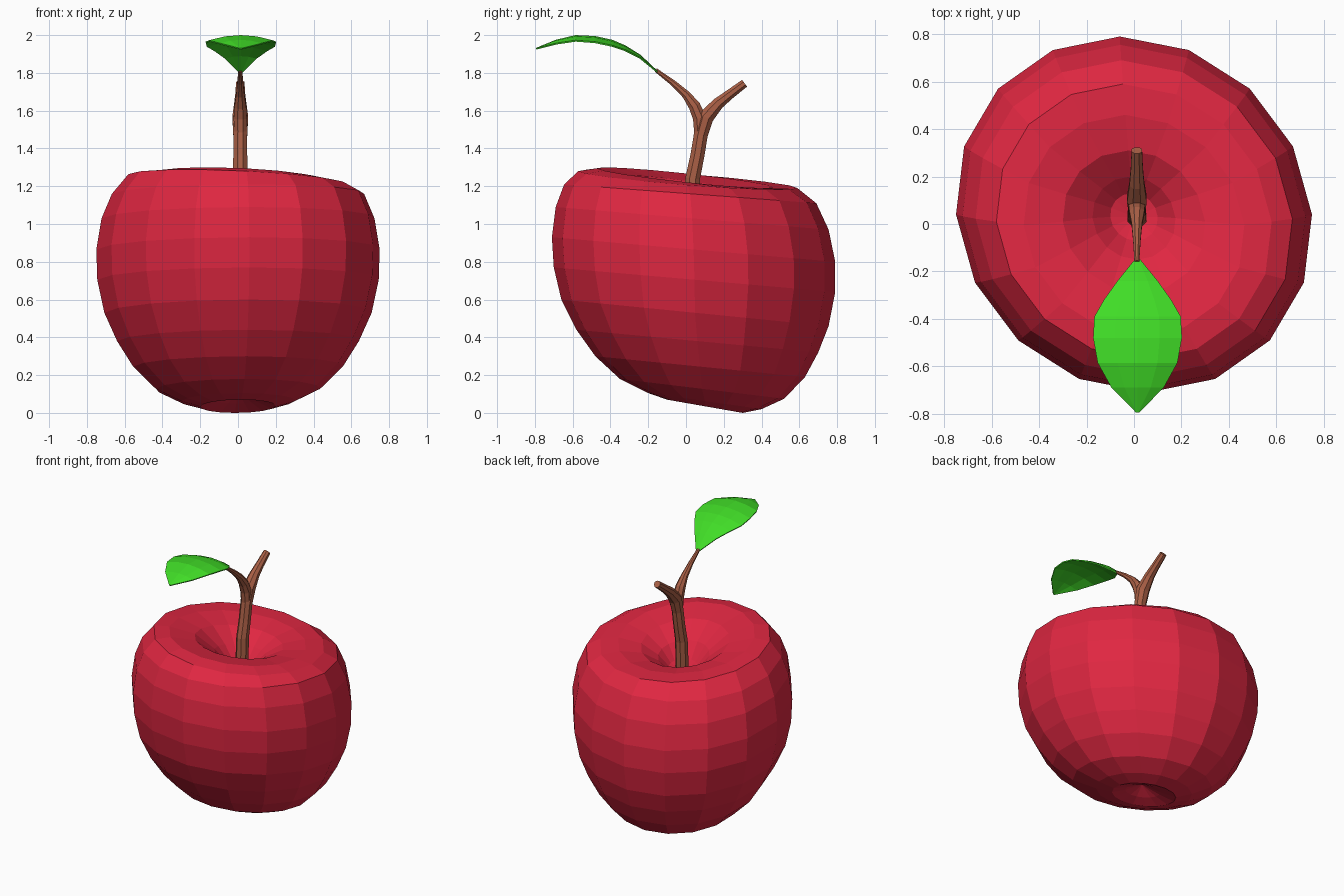
import bpy, bmesh, math
from mathutils import Vector

if "Cube" in bpy.data.objects:
    bpy.data.objects.remove(bpy.data.objects["Cube"])


def material(name, rgb):
    m = bpy.data.materials.new(name)
    m.diffuse_color = (*rgb, 1)
    m.use_nodes = True
    m.node_tree.nodes["Principled BSDF"].inputs["Base Color"].default_value = m.diffuse_color
    return m


RED = material("apple red", (0.74, 0.02, 0.053))
BROWN = material("bark brown", (0.40, 0.115, 0.06))
GREEN = material("leaf green", (0.052, 0.72, 0.02))


def finish(bm, name, mat):
    bmesh.ops.recalc_face_normals(bm, faces=bm.faces)
    me = bpy.data.meshes.new(name)
    bm.to_mesh(me)
    bm.free()
    me.materials.append(mat)
    ob = bpy.data.objects.new(name, me)
    bpy.context.collection.objects.link(ob)
    return ob


def loft(bm, rings, start, end):
    """Skin a list of point rings and close both ends to a point."""
    vs = [[bm.verts.new(p) for p in r] for r in rings]
    n = len(vs[0])
    for a, b in zip(vs, vs[1:]):
        for i in range(n):
            j = (i + 1) % n
            bm.faces.new((a[i], a[j], b[j], b[i]))
    for ring, pole in ((vs[0], start), (vs[-1], end)):
        c = bm.verts.new(pole)
        for i in range(n):
            bm.faces.new((c, ring[i], ring[(i + 1) % n]))


# Apple body: leaning rings given as front y, front z, back y, back z
profile = [
    (-0.07, 1.06, 0.13, 1.04), (-0.15, 1.16, 0.20, 1.10), (-0.29, 1.255, 0.31, 1.17),
    (-0.47, 1.295, 0.46, 1.195), (-0.57, 1.28, 0.59, 1.19), (-0.645, 1.21, 0.69, 1.11),
    (-0.69, 1.09, 0.755, 0.97), (-0.71, 0.93, 0.79, 0.80), (-0.70, 0.77, 0.79, 0.64),
    (-0.66, 0.60, 0.755, 0.46), (-0.58, 0.44, 0.70, 0.32), (-0.48, 0.30, 0.63, 0.19),
    (-0.35, 0.18, 0.52, 0.075), (-0.20, 0.105, 0.40, 0.02), (-0.10, 0.07, 0.30, 0.0),
    (-0.02, 0.085, 0.20, 0.05),
]
rings = []
for fy, fz, by, bz in profile:
    r, yc, zc = (by - fy) / 2, (by + fy) / 2, (bz + fz) / 2
    ring = []
    for i in range(16):
        a = math.tau * i / 16
        c, s = math.cos(a), math.sin(a)
        lean = -0.05 * r * c if zc > 1.2 else 0
        ring.append((r * c - 0.08 * r * s, yc + r * s, zc + (bz - fz) / 2 * s + lean))
    rings.append(ring)
bm = bmesh.new()
loft(bm, rings, (0, 0.03, 1.02), (0, 0.08, 0.12))
finish(bm, "apple_body", RED)


# Stem: tapered tubes along paths of (y, z, radius)
def tube(name, path, sides=8):
    pts = [Vector((0.012, y, z)) for y, z, _ in path]
    rings = []
    for k, p in enumerate(pts):
        t = (pts[min(k + 1, len(pts) - 1)] - pts[max(k - 1, 0)]).normalized()
        u = Vector((1, 0, 0))
        v = t.cross(u)
        r = path[k][2]
        rings.append([p + r * (u * math.cos(a) + v * math.sin(a))
                      for a in (math.tau * (i + 0.5) / sides for i in range(sides))])
    bm = bmesh.new()
    loft(bm, rings, pts[0], pts[-1])
    finish(bm, name, BROWN)


tube("stem", [(0.025, 1.0, 0.044), (0.035, 1.24, 0.042), (0.06, 1.36, 0.04),
              (0.078, 1.47, 0.04), (0.105, 1.565, 0.045), (0.17, 1.638, 0.034),
              (0.23, 1.685, 0.028), (0.31, 1.745, 0.024)])
tube("leaf_twig", [(0.075, 1.48, 0.034), (0.072, 1.56, 0.038), (0.045, 1.625, 0.034),
                   (0.0, 1.685, 0.024), (-0.07, 1.748, 0.017), (-0.16, 1.815, 0.011)])

# Leaf: arched strip with a raised midrib, stations of (y, half width, z)
stations = [(-0.15, 0.012, 1.81), (-0.24, 0.085, 1.895), (-0.32, 0.142, 1.945),
            (-0.39, 0.182, 1.975), (-0.48, 0.187, 1.995), (-0.585, 0.168, 2.0),
            (-0.69, 0.11, 1.975), (-0.795, 0.006, 1.932)]
bm = bmesh.new()
rows = []
for y, w, z in stations:
    drop = 0.16 * w
    rows.append([bm.verts.new((0.015 + w * f, y, z - drop * f * f)) for f in (-1, -0.5, 0, 0.5, 1)])
for a, b in zip(rows, rows[1:]):
    for i in range(4):
        bm.faces.new((a[i], b[i], b[i + 1], a[i + 1]))
leaf = finish(bm, "leaf", GREEN)
if leaf.data.polygons[0].normal.z < 0:
    leaf.data.flip_normals()
mod = leaf.modifiers.new("thickness", 'SOLIDIFY')
mod.thickness = 0.008
mod.offset = -1
